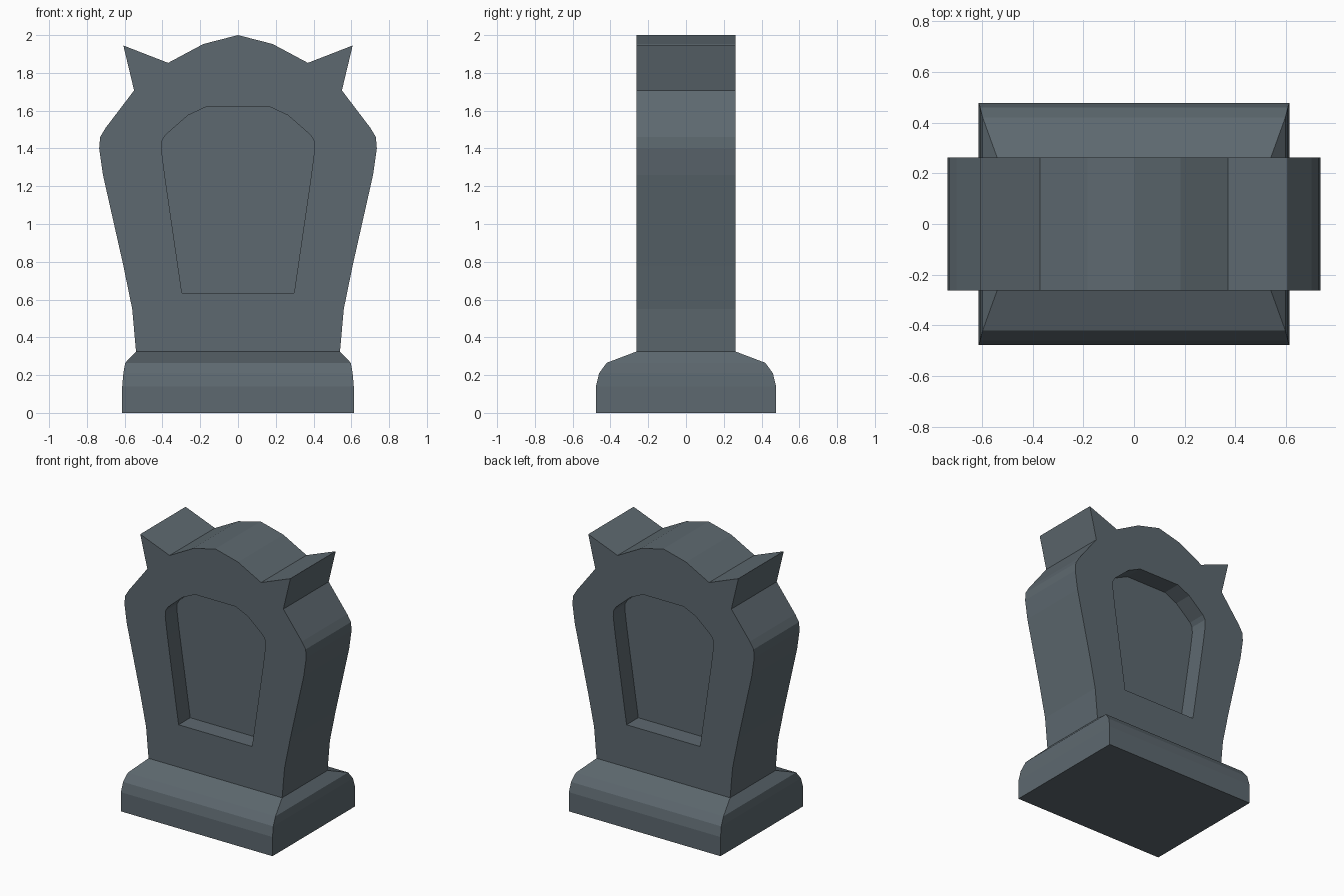
import bpy, bmesh

if "Cube" in bpy.data.objects:
    bpy.data.objects.remove(bpy.data.objects["Cube"])

stone = bpy.data.materials.new("slate_stone")
stone.diffuse_color = (0.11, 0.14, 0.16, 1)
stone.use_nodes = True
stone.node_tree.nodes["Principled BSDF"].inputs["Base Color"].default_value = stone.diffuse_color


def finish(name, bm):
    bmesh.ops.recalc_face_normals(bm, faces=bm.faces)
    mesh = bpy.data.meshes.new(name)
    bm.to_mesh(mesh)
    bm.free()
    mesh.materials.append(stone)
    obj = bpy.data.objects.new(name, mesh)
    bpy.context.collection.objects.link(obj)
    return obj


def mirrored(half):
    """Close a right-hand (x, z) outline with its left-hand mirror image."""
    return half + [(-x, z) for x, z in reversed(half) if x > 0]


def prism(name, outline, y0, y1):
    """Extrude an (x, z) outline along y."""
    bm = bmesh.new()
    face = bm.faces.new([bm.verts.new((x, y0, z)) for x, z in outline])
    ext = bmesh.ops.extrude_face_region(bm, geom=[face])
    verts = [g for g in ext["geom"] if isinstance(g, bmesh.types.BMVert)]
    bmesh.ops.translate(bm, verts=verts, vec=(0, y1 - y0, 0))
    return finish(name, bm)


# Plinth: stacked rectangles with a rounded shoulder, (half x, half y, z)
rings = [(0.613, 0.477, 0), (0.613, 0.477, 0.14), (0.607, 0.46, 0.21),
         (0.597, 0.42, 0.265), (0.54, 0.262, 0.325)]
bm = bmesh.new()
loops = [[bm.verts.new((sx * x, sy * y, z))
          for sx, sy in ((-1, -1), (1, -1), (1, 1), (-1, 1))] for x, y, z in rings]
for low, high in zip(loops, loops[1:]):
    for i in range(4):
        j = (i + 1) % 4
        bm.faces.new((low[i], low[j], high[j], high[i]))
bm.faces.new(loops[0][::-1])
bm.faces.new(loops[-1])
finish("plinth", bm)

# Headstone slab with horned shoulders and an arched crown
slab = prism("headstone", mirrored([
    (0.54, 0.325), (0.56, 0.55), (0.607, 0.78), (0.715, 1.26), (0.735, 1.40),
    (0.73, 1.46), (0.70, 1.51), (0.55, 1.707), (0.607, 1.945), (0.37, 1.853),
    (0.183, 1.953), (0, 2.0)]), -0.262, 0.262)

# Recessed panels on the front and back
panel = mirrored([(0.297, 0.635), (0.388, 1.26), (0.405, 1.395), (0.403, 1.44),
                  (0.385, 1.47), (0.265, 1.575), (0.165, 1.622)])
bpy.context.view_layer.objects.active = slab
for side in (-1, 1):
    cutter = prism("panel_cutter", panel, side * 0.127, side * 0.4)
    cutter.hide_render = True
    mod = slab.modifiers.new("panel", "BOOLEAN")
    mod.operation, mod.solver, mod.object = "DIFFERENCE", "EXACT", cutter
    bpy.ops.object.modifier_apply(modifier=mod.name)
    bpy.data.objects.remove(cutter)
